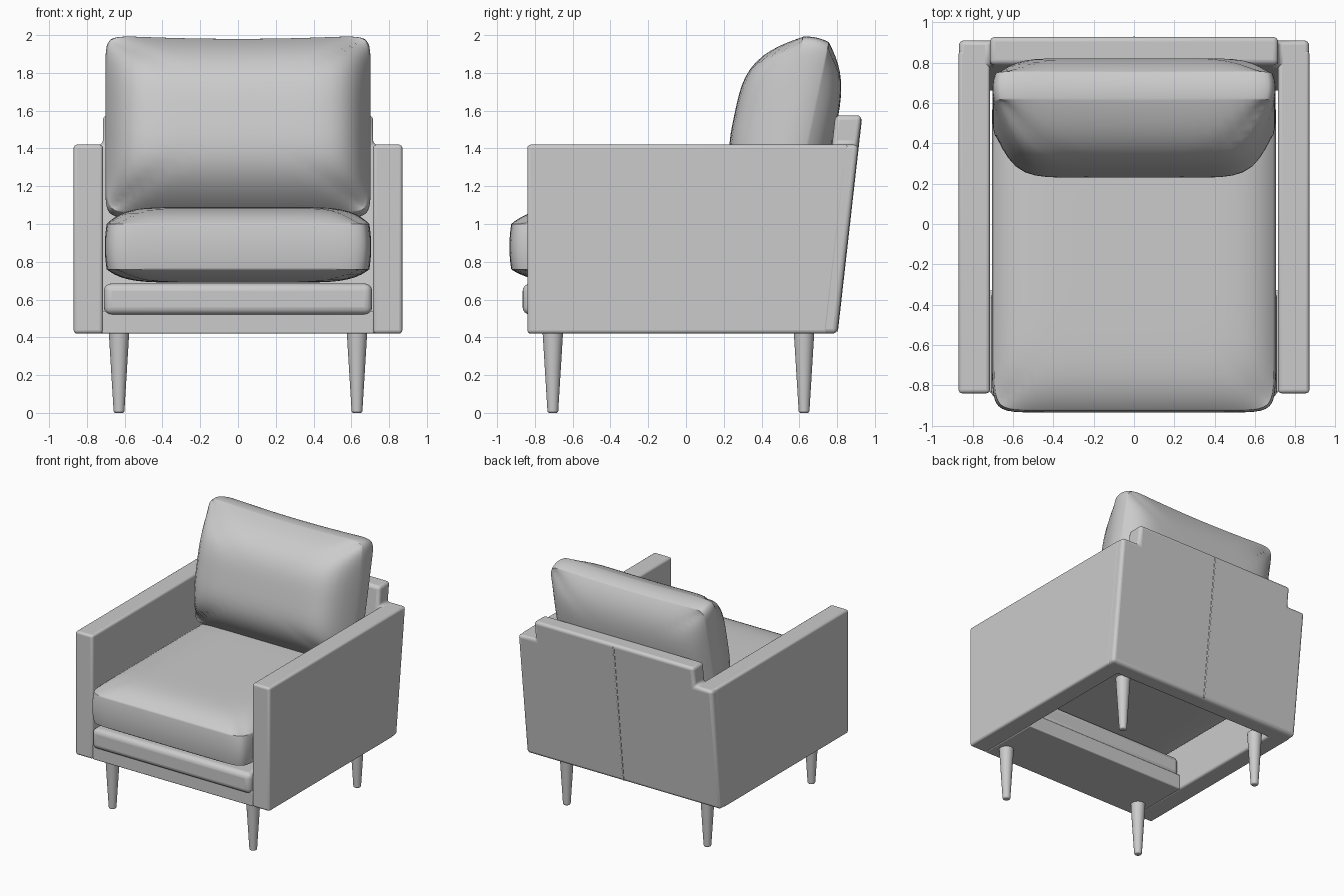
import bpy, bmesh, math
from mathutils import Matrix

if "Cube" in bpy.data.objects:
    bpy.data.objects.remove(bpy.data.objects["Cube"])


def finish(name, bm, bevel=0.0, segments=4, angle=40):
    """Turn a bmesh into a smooth-shaded object, with optional rounded edges."""
    bmesh.ops.recalc_face_normals(bm, faces=bm.faces[:])
    mesh = bpy.data.meshes.new(name)
    bm.to_mesh(mesh)
    bm.free()
    ob = bpy.data.objects.new(name, mesh)
    bpy.context.collection.objects.link(ob)
    bpy.ops.object.select_all(action='DESELECT')
    ob.select_set(True)
    bpy.context.view_layer.objects.active = ob
    bpy.ops.object.shade_smooth_by_angle(angle=math.radians(angle))
    if bevel:
        mod = ob.modifiers.new("rounded_edges", 'BEVEL')
        mod.width = bevel
        mod.segments = segments
        mod.limit_method = 'ANGLE'
    return ob


def prism(name, outline, depth, bevel, segments=4):
    """Extrude a closed outline of 3D points along the depth vector."""
    bm = bmesh.new()
    face = bm.faces.new([bm.verts.new(p) for p in outline])
    out = bmesh.ops.extrude_face_region(bm, geom=[face])
    moved = [g for g in out['geom'] if isinstance(g, bmesh.types.BMVert)]
    bmesh.ops.translate(bm, verts=moved, vec=depth)
    return finish(name, bm, bevel, segments)


def block(name, x, y0, y1, z0, z1, bevel):
    return prism(name, [(-x, y0, z0), (-x, y1, z0), (-x, y1, z1), (-x, y0, z1)],
                 (2 * x, 0, 0), bevel)


def cushion(name, hx, hv, thick, bulge_neg, bulge_pos, pu, pv, sag, matrix):
    """Box cushion: rounded outline, straight border and puffed faces."""
    bm = bmesh.new()
    bmesh.ops.create_cube(bm, size=2)
    bmesh.ops.subdivide_edges(bm, edges=bm.edges[:], cuts=27, use_grid_fill=True)
    n = 16
    for vert in bm.verts:
        w = vert.co.y
        u = math.sin(vert.co.x * math.pi / 2)
        v = math.sin(vert.co.z * math.pi / 2)
        big = max(abs(u), abs(v))
        s = big / (abs(u) ** n + abs(v) ** n) ** (1 / n) if big > 0.01 else 1
        puff = max(0, 1 - abs(u) ** pu) * max(0, 1 - abs(v) ** pv)
        y = w * thick / 2
        if w > 0.999:
            y += bulge_pos * puff
        elif w < -0.999:
            y -= bulge_neg * puff
        edge = 0.01 * (1 - w * w)
        z = v * s * (hv + edge)
        if v > 0:
            z -= sag * (1 - u * u) * v
        vert.co = (u * s * (hx + edge), y, z)
    bmesh.ops.transform(bm, matrix=matrix, verts=bm.verts[:])
    return finish(name, bm, angle=50)


def back_y(z):
    """Slanted rear surface."""
    return 0.80 + (z - 0.42) * 0.113


# Side arms
for side, x0 in (("left", -0.87), ("right", 0.715)):
    prism(side + "_arm",
          [(x0, -0.84, 0.42), (x0, back_y(0.42) - 0.05, 0.42),
           (x0, back_y(1.42) - 0.05, 1.42), (x0, -0.84, 1.42)],
          (0.155, 0, 0), 0.018)

# Back rest with stepped top corners, leaning backwards
shape = [(-0.869, 0.42), (0.869, 0.42), (0.869, 1.42), (0.715, 1.42),
         (0.715, 1.575), (-0.715, 1.575), (-0.715, 1.42), (-0.869, 1.42)]
prism("back_rest", [(x, back_y(z), z) for x, z in shape], (0, -0.14, 0), 0.025)

# Centre seam on the rear
prism("back_seam", [(-0.006, back_y(z) + d, z) for z, d in
                    ((0.43, -0.02), (0.43, 0.003), (1.555, 0.003), (1.555, -0.02))],
      (0.012, 0, 0), 0.002, 2)

# Front rail and padded roll under the seat
block("front_rail", 0.72, -0.835, -0.33, 0.42, 0.54, 0.008)
block("front_roll", 0.71, -0.865, -0.33, 0.52, 0.685, 0.04)

# Seat cushion
cushion("seat_cushion", 0.695, 0.82, 0.24, 0.07, 0.09, 8, 8, 0,
        Matrix.Translation((0, -0.105, 0.88)) @ Matrix.Rotation(math.pi / 2, 4, 'X'))

# Back cushion
cushion("back_cushion", 0.692, 0.48, 0.14, 0.27, 0.13, 9, 3.4, 0.02,
        Matrix.Translation((0, 0.59, 1.515)) @ Matrix.Rotation(math.radians(-12), 4, 'X'))

# Tapered round legs
for row, y in (("front", -0.705), ("back", 0.625)):
    for side, x in (("left", -0.63), ("right", 0.63)):
        bm = bmesh.new()
        bmesh.ops.create_cone(bm, cap_ends=True, segments=32, radius1=0.028,
                              radius2=0.055, depth=0.44,
                              matrix=Matrix.Translation((x, y, 0.22)))
        finish(f"{row}_{side}_leg", bm, 0.01, 3)
